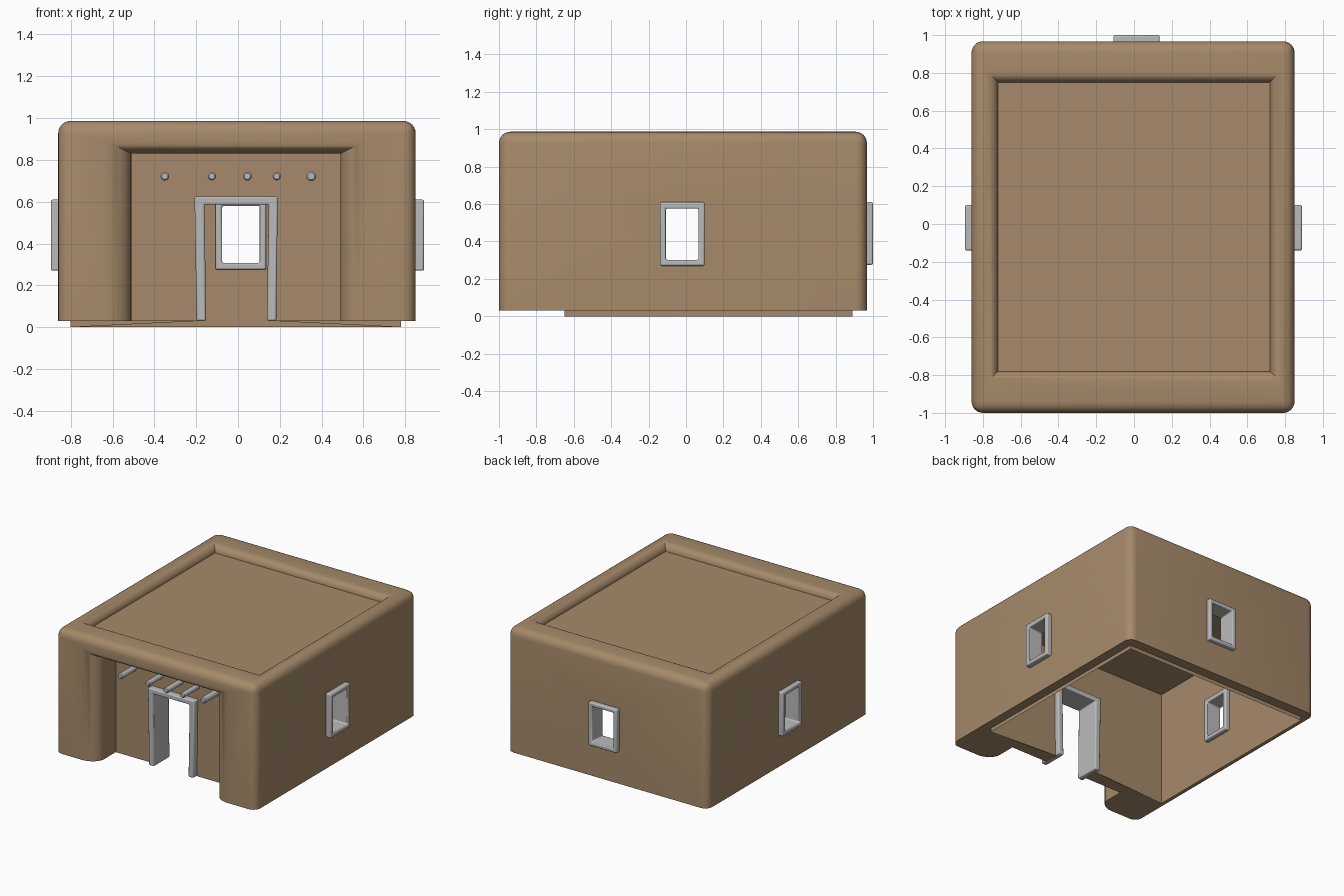
import bpy, bmesh, math

if "Cube" in bpy.data.objects:
    bpy.data.objects.remove(bpy.data.objects["Cube"])


def material(name, rgb):
    m = bpy.data.materials.new(name)
    m.diffuse_color = (*rgb, 1)
    m.use_nodes = True
    m.node_tree.nodes["Principled BSDF"].inputs["Base Color"].default_value = m.diffuse_color
    return m


CLAY = material("clay_brown", (0.38, 0.255, 0.145))
GREY = material("light_grey", (0.5, 0.5, 0.5))


def finish(name, bm, mat):
    bmesh.ops.recalc_face_normals(bm, faces=bm.faces)
    me = bpy.data.meshes.new(name)
    bm.to_mesh(me)
    bm.free()
    ob = bpy.data.objects.new(name, me)
    bpy.context.collection.objects.link(ob)
    me.materials.append(mat)
    return ob


def smooth(ob, deg=35):
    bpy.ops.object.select_all(action='DESELECT')
    ob.select_set(True)
    bpy.context.view_layer.objects.active = ob
    bpy.ops.object.shade_smooth_by_angle(angle=math.radians(deg))


def loft(rings):
    """Closed solid through a list of point rings."""
    bm = bmesh.new()
    vs = [[bm.verts.new(p) for p in r] for r in rings]
    n = len(rings[0])
    for a, b in zip(vs, vs[1:]):
        for i in range(n):
            bm.faces.new((a[i], a[(i + 1) % n], b[(i + 1) % n], b[i]))
    bm.faces.new(vs[0])
    bm.faces.new(vs[-1])
    return bm


def box(x0, x1, y0, y1, z0, z1):
    return loft([[(x0, y0, z), (x1, y0, z), (x1, y1, z), (x0, y1, z)] for z in (z0, z1)])


def cut(ob, bm):
    c = finish("cutter", bm, CLAY)
    c.hide_render = True
    mod = ob.modifiers.new("cut", 'BOOLEAN')
    mod.operation, mod.solver, mod.object = 'DIFFERENCE', 'EXACT', c
    bpy.context.view_layer.objects.active = ob
    bpy.ops.object.modifier_apply(modifier=mod.name)
    bpy.data.objects.remove(c)


# Outer block with rounded corners and top
bm = box(-0.86, 0.85, -1.0, 0.967, 0.03, 0.987)
bmesh.ops.bevel(bm, geom=[e for e in bm.edges if max(v.co.z for v in e.verts) > 0.5],
                offset=0.06, segments=6, profile=0.5, affect='EDGES')
house = finish("house_walls", bm, CLAY)

# Hollow room, open underneath
cut(house, box(-0.80, 0.78, -0.65, 0.89, -0.2, 0.89))

# Porch recess with a rounded mouth
STEPS = 8


def porch_ring(y, fx, fz):
    x0, x1, z1 = -0.51 - fx, 0.49 + fx, 0.83 + fz
    return [(x0, y, -0.2), (x1, y, -0.2), (x1, y, z1), (x0, y, z1)]


rings = [porch_ring(-1.1, 0.12, 0.06)]
for i in range(STEPS + 1):
    a = math.pi / 2 * i / STEPS
    k = 1 - math.sin(a)
    rings.append(porch_ring(-1.0 + 0.1 * (1 - math.cos(a)), 0.12 * k, 0.06 * k))
rings.append(porch_ring(-0.76, 0, 0))
cut(house, loft(rings))


# Sunken roof inside a rounded parapet
def roof_ring(z, f):
    x0, x1, y0, y1 = -0.72 - f, 0.72 + f, -0.78 - f, 0.75 + f
    return [(x0, y0, z), (x1, y0, z), (x1, y1, z), (x0, y1, z)]


rings = [roof_ring(1.1, 0.06)]
for i in range(STEPS + 1):
    a = math.pi / 2 * i / STEPS
    rings.append(roof_ring(0.987 - 0.055 * (1 - math.cos(a)), 0.06 * (1 - math.sin(a))))
cut(house, loft(rings))

# Door and window openings
cut(house, box(-0.18, 0.165, -0.9, -0.55, -0.2, 0.605))
cut(house, box(-0.09, 0.12, 0.8, 1.1, 0.29, 0.59))
cut(house, box(0.7, 1.0, -0.125, 0.085, 0.29, 0.59))
cut(house, box(-1.0, -0.7, -0.125, 0.085, 0.29, 0.59))
smooth(house)

# Lower lip of the room walls, the front ones sloping up to the door
bm = bmesh.new()
for pts in ([(-0.80, -0.65), (-0.80, 0.89)], [(-0.80, 0.89), (0.78, 0.89)], [(0.78, 0.89), (0.78, -0.65)]):
    (xa, ya), (xb, yb) = pts
    bm.faces.new([bm.verts.new(p) for p in
                  ((xa, ya, 0), (xb, yb, 0), (xb, yb, 0.03), (xa, ya, 0.03))])
for xa, xb in ((-0.80, -0.18), (0.78, 0.165)):
    bm.faces.new([bm.verts.new(p) for p in ((xa, -0.65, 0), (xb, -0.65, 0.03), (xa, -0.65, 0.03))])
bmesh.ops.remove_doubles(bm, verts=bm.verts, dist=0.0005)
finish("room_wall_lip", bm, CLAY)


# Frames: ring between an outer and an inner outline, extruded through the wall
def frame(name, outer, inner, d0, d1, place, closed=True):
    bm = bmesh.new()
    n = len(outer)
    v = [[bm.verts.new(place(u, z, d)) for u, z in line]
         for line, d in ((outer, d0), (inner, d0), (inner, d1), (outer, d1))]
    for i in range(n if closed else n - 1):
        j = (i + 1) % n
        for k in range(4):
            m = (k + 1) % 4
            bm.faces.new((v[k][i], v[k][j], v[m][j], v[m][i]))
    if not closed:
        for i in (0, n - 1):
            bm.faces.new([v[k][i] for k in range(4)])
    ob = finish(name, bm, GREY)
    mod = ob.modifiers.new("round", 'BEVEL')
    mod.width, mod.segments, mod.limit_method = 0.009, 3, 'ANGLE'
    smooth(ob, 50)


def rect(u0, u1, z0, z1):
    return [(u0, z0), (u1, z0), (u1, z1), (u0, z1)]


along_x = lambda u, z, d: (d, u, z)
along_y = lambda u, z, d: (u, d, z)
side = rect(-0.14, 0.10, 0.27, 0.61), rect(-0.108, 0.067, 0.302, 0.576)
frame("right_window_frame", *side, 0.755, 0.89, along_x)
frame("left_window_frame", *side, -0.895, -0.765, along_x)
frame("back_window_frame", rect(-0.108, 0.135, 0.275, 0.61), rect(-0.076, 0.104, 0.307, 0.58),
      0.86, 1.0, along_y)
frame("door_frame",
      [(-0.198, 0.03), (-0.208, 0.625), (0.19, 0.625), (0.183, 0.03)],
      [(-0.153, 0.03), (-0.16, 0.587), (0.147, 0.587), (0.138, 0.03)],
      -0.805, -0.61, along_y, closed=False)

# Roof beam ends poking into the porch
for i, (x, r, tip) in enumerate(((-0.35, 0.021, -0.94), (-0.125, 0.02, -0.93), (0.045, 0.021, -0.95),
                                 (0.185, 0.02, -0.95), (0.35, 0.024, -0.93))):
    rings = []
    for y, s in ((tip, 0.7), (tip + 0.008, 1), (-0.74, 1)):
        rings.append([(x + r * s * math.cos(t * math.pi / 6), y, 0.722 + r * s * math.sin(t * math.pi / 6))
                      for t in range(12)])
    smooth(finish("beam_end_%d" % (i + 1), loft(rings), GREY))
